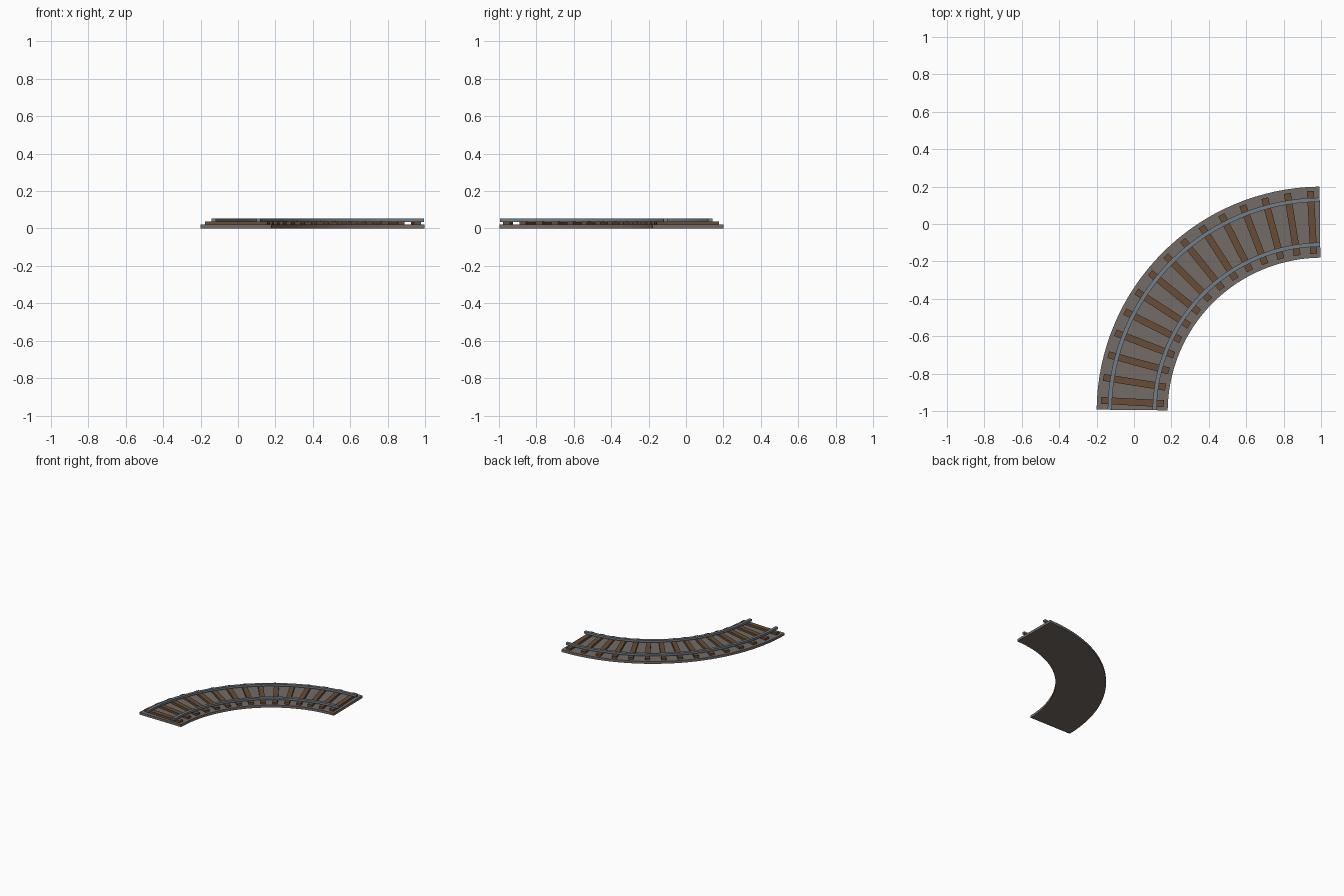
import bpy, bmesh
from math import radians, cos, sin, pi

if "Cube" in bpy.data.objects:
    bpy.data.objects.remove(bpy.data.objects["Cube"], do_unlink=True)

CX, CY = 1.005, -1.005          # centre of the bend
MID = 1.015                     # centreline radius
START, END = radians(90.6), radians(179.4)
STEPS = 32
TIES = 15


def material(name, rgb):
    m = bpy.data.materials.new(name)
    m.use_nodes = True
    m.diffuse_color = (*rgb, 1)
    m.node_tree.nodes["Principled BSDF"].inputs["Base Color"].default_value = (*rgb, 1)
    return m


gravel = material("gravel grey", (0.175, 0.15, 0.135))
wood = material("tie brown", (0.14, 0.075, 0.037))
steel = material("rail steel", (0.17, 0.21, 0.25))


def finish(name, bm, mat):
    bmesh.ops.recalc_face_normals(bm, faces=bm.faces)
    mesh = bpy.data.meshes.new(name)
    bm.to_mesh(mesh)
    bm.free()
    mesh.materials.append(mat)
    obj = bpy.data.objects.new(name, mesh)
    bpy.context.collection.objects.link(obj)
    return obj


def polar(bm, r, a, z):
    return bm.verts.new((CX + r * cos(a), CY + r * sin(a), z))


def sweep(name, profile, mat):
    """Sweep a closed (radius, height) profile around the bend."""
    bm = bmesh.new()
    rings = []
    for i in range(STEPS + 1):
        a = START + (END - START) * i / STEPS
        rings.append([polar(bm, r, a, z) for r, z in profile])
    n = len(profile)
    for p, q in zip(rings, rings[1:]):
        for k in range(n):
            j = (k + 1) % n
            bm.faces.new((p[k], p[j], q[j], q[k]))
    bm.faces.new(rings[0])
    bm.faces.new(rings[-1])
    return finish(name, bm, mat)


def box_profile(r, half, z0, z1):
    return [(r - half, z0), (r + half, z0), (r + half, z1), (r - half, z1)]


# Ballast bed
sweep("track_bed", box_profile(MID, 0.19, 0, 0.02), gravel)

# Two rails resting on the ties
for name, offset in (("outer_rail", 0.12), ("inner_rail", -0.12)):
    sweep(name, box_profile(MID + offset, 0.011, 0.036, 0.053), steel)

# Straight wooden ties, fanned around the bend
for i in range(TIES):
    a = pi / 2 + (i + 0.5) * (pi / 2) / TIES
    bm = bmesh.new()
    bmesh.ops.create_cube(bm, size=1)
    bmesh.ops.scale(bm, vec=(0.336, 0.037, 0.017), verts=bm.verts)
    tie = finish(f"tie_{i + 1}", bm, wood)
    tie.location = (CX + MID * cos(a), CY + MID * sin(a), 0.0285)
    tie.rotation_euler.z = a
